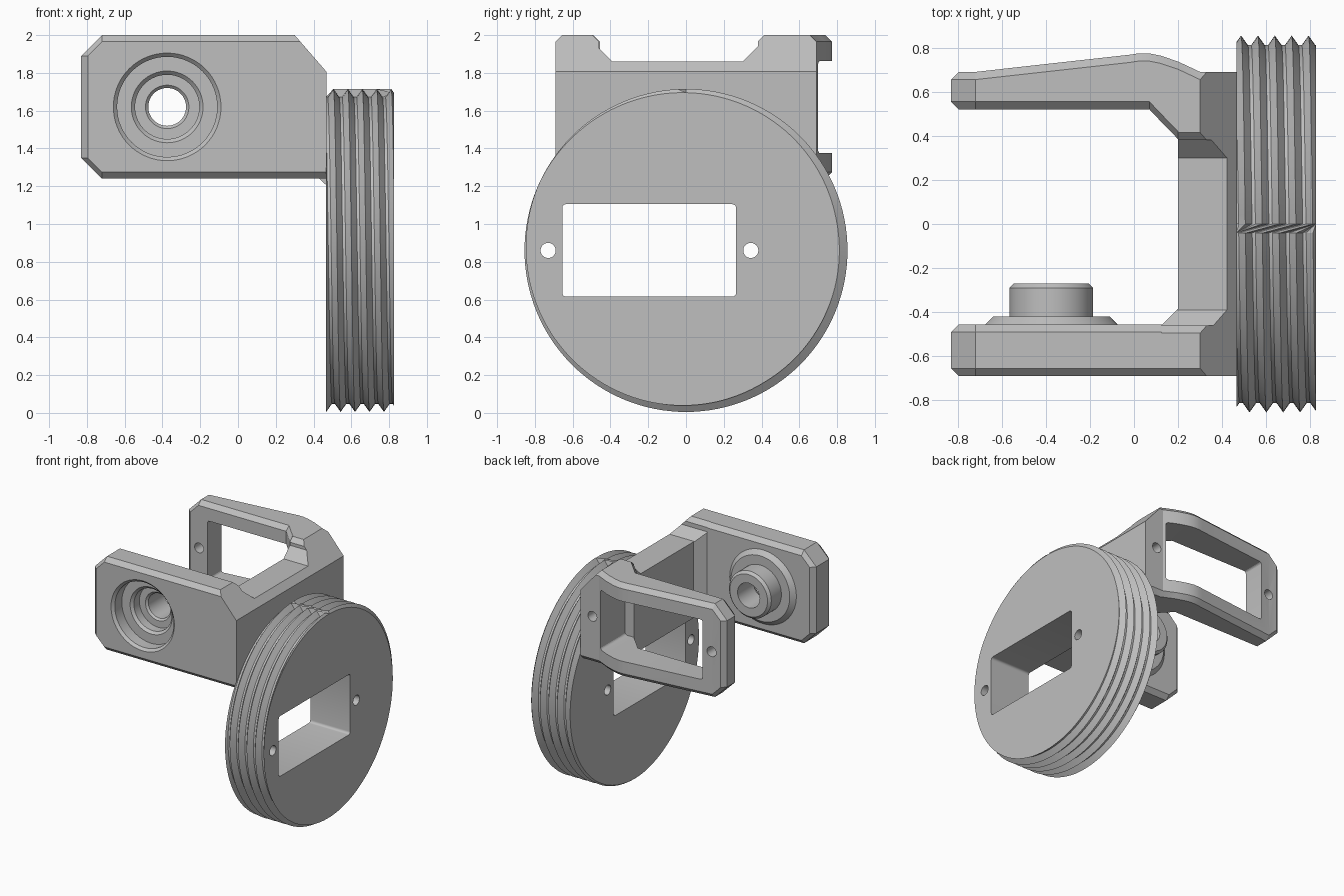
import bpy, bmesh, math
from mathutils import Matrix

if "Cube" in bpy.data.objects:
    bpy.data.objects.remove(bpy.data.objects["Cube"])

grey = bpy.data.materials.new("light grey plastic")
grey.use_nodes = True
colour = (0.52, 0.52, 0.52, 1)
grey.diffuse_color = colour
grey.node_tree.nodes["Principled BSDF"].inputs["Base Color"].default_value = colour

AXIS_X, AXIS_Z = -0.375, 1.62      # pivot axis of the fork
HALF, CH = 0.38, 0.035             # arm half height and edge chamfer
DISC_Z = 0.86


def finish(bm, name):
    bmesh.ops.remove_doubles(bm, verts=bm.verts, dist=1e-5)
    bmesh.ops.recalc_face_normals(bm, faces=bm.faces)
    mesh = bpy.data.meshes.new(name)
    bm.to_mesh(mesh)
    bm.free()
    mesh.materials.append(grey)
    obj = bpy.data.objects.new(name, mesh)
    bpy.context.collection.objects.link(obj)
    return obj


def loft(name, rings, caps=True):
    bm = bmesh.new()
    rows = [[bm.verts.new(p) for p in ring] for ring in rings]
    n = len(rows[0])
    for a, b in zip(rows, rows[1:]):
        for i in range(n):
            j = (i + 1) % n
            bm.faces.new((a[i], a[j], b[j], b[i]))
    if caps:
        bm.faces.new(rows[0])
        bm.faces.new(rows[-1])
    return finish(bm, name)


def prism(name, points, lo, hi, axis):
    """Extrude a 2D outline along x or y."""
    place = (lambda p, t: (t, p[0], p[1])) if axis == "x" else (lambda p, t: (p[0], t, p[1]))
    return loft(name, [[place(p, t) for p in points] for t in (lo, hi)])


def rounded_rect(u0, u1, v0, v1, r=0.02, steps=4):
    pts = []
    for q, (u, v) in enumerate([(u1 - r, v1 - r), (u0 + r, v1 - r), (u0 + r, v0 + r), (u1 - r, v0 + r)]):
        for s in range(steps + 1):
            a = (q + s / steps) * math.pi / 2
            pts.append((u + r * math.cos(a), v + r * math.sin(a)))
    return pts


def circle(u, v, r, n=32):
    return [(u + r * math.cos(2 * math.pi * i / n), v + r * math.sin(2 * math.pi * i / n)) for i in range(n)]


def turned(name, profile):
    """Revolve (radius, y) steps about the pivot axis."""
    return loft(name, [[(x, y, z) for x, z in circle(AXIS_X, AXIS_Z, r, 64)] for r, y in profile])


def combine(target, other, operation):
    mod = target.modifiers.new("combine", "BOOLEAN")
    mod.operation, mod.solver, mod.object = operation, "EXACT", other
    bpy.ops.object.select_all(action="DESELECT")
    bpy.context.view_layer.objects.active = target
    target.select_set(True)
    bpy.ops.object.modifier_apply(modifier=mod.name)
    bpy.data.objects.remove(other)


def smooth(obj, degrees):
    bpy.ops.object.select_all(action="DESELECT")
    bpy.context.view_layer.objects.active = obj
    obj.select_set(True)
    bpy.ops.object.shade_smooth_by_angle(angle=math.radians(degrees))


def arm(name, stations):
    """Chamfered plate lofted along x from (x, inner y, outer y, half height)."""
    rings = []
    for k, (x, yi, yo, h) in enumerate(stations):
        c = math.copysign(CH, yo - yi)
        if k == 0:      # narrowed ring makes the end chamfer
            ys = (yi + c, yi + c, yo - c, yo - c)
        else:
            ys = (yi, yi + c, yo - c, yo)
        e = h if k == 0 else h - CH
        zs = (e, h, h, e)
        ring = [(x, y, AXIS_Z + z) for y, z in zip(ys, zs)]
        ring += [(x, y, AXIS_Z - z) for y, z in reversed(list(zip(ys, zs)))]
        rings.append(ring)
    return loft(name, rings)


# Fork: solid front arm, bowed rear arm, web between them
fork = arm("fork_bracket", [
    (-0.83, -0.455, -0.69, 0.27), (-0.795, -0.455, -0.69, 0.305), (-0.72, -0.455, -0.69, HALF),
    (0.13, -0.455, -0.69, HALF), (0.2, -0.385, -0.69, HALF), (0.468, -0.385, -0.69, HALF)])
rear = arm("rear_arm", [
    (-0.83, 0.52, 0.69, 0.27), (-0.795, 0.52, 0.69, 0.305), (-0.72, 0.52, 0.69, HALF),
    (-0.02, 0.52, 0.768, HALF), (0.02, 0.52, 0.774, HALF), (0.07, 0.52, 0.774, HALF),
    (0.12, 0.467, 0.764, HALF), (0.2, 0.385, 0.737, HALF), (0.3, 0.385, 0.69, HALF),
    (0.468, 0.385, 0.69, HALF)])
web = prism("web", [(0.2, 1.24), (0.43, 1.24), (0.468, 1.205), (0.468, 2.0), (0.2, 2.0)], -0.42, 0.42, "y")
combine(fork, web, "UNION")
combine(fork, rear, "UNION")

# Pivot boss on the inside of the front arm
boss = turned("boss", [(0.3, -0.5), (0.3, -0.455), (0.265, -0.42), (0.19, -0.42), (0.19, -0.29), (0.17, -0.27)])
combine(fork, boss, "UNION")

# Cuts: stepped bore, sloped shoulder, saddle, rear window, screw holes
cuts = [
    turned("bore", [(0.305, -0.71), (0.265, -0.67), (0.265, -0.58), (0.19, -0.58), (0.17, -0.56),
                    (0.17, -0.49), (0.115, -0.49), (0.1, -0.475), (0.1, -0.2)]),
    prism("shoulder", [(0.213, 2.1), (0.3, 2.0), (0.465, 1.81), (0.552, 1.71), (0.6, 2.1)], -1, 1, "y"),
    prism("saddle", [(-0.595, 2.1), (-0.46, 1.965), (-0.46, 1.93), (-0.39, 1.86), (0.3, 1.86),
                     (0.38, 1.94), (0.38, 1.965), (0.515, 2.1)], 0.125, 0.7, "x"),
    prism("window", rounded_rect(-0.64, 0.28, 1.375, 1.862), 0.383, 0.95, "y"),
    prism("end_hole", circle(-0.715, AXIS_Z, 0.04), 0.4, 0.95, "y"),
    prism("root_hole", circle(0.36, AXIS_Z, 0.04), 0.42, 0.95, "y"),
]
for cutter in cuts:
    combine(fork, cutter, "DIFFERENCE")
smooth(fork, 22)

# Threaded disc: helical V profile clamped between two flat ends
X0, X1, PITCH, ROOT, CREST, N = 0.465, 0.825, 0.0765, 0.812, 0.855, 128


def thread_radius(x, turn):
    phase = ((x - 0.505) / PITCH + turn) % 1
    away = min(phase, 1 - phase)
    return max(ROOT, CREST - (CREST - ROOT) * away / 0.4)


rings = []
for k in range(-3, 24):
    turns, step = divmod(k, 3)
    ring = []
    for i in range(N):
        t = i / N
        x = 0.505 + PITCH * (turns + (0, 0.4, 0.6)[step] - t)
        x = min(max(x, X0), X1)
        r = thread_radius(x, t)
        ring.append((x, r * math.sin(2 * math.pi * t), DISC_Z + r * math.cos(2 * math.pi * t)))
    rings.append(ring)

bm = bmesh.new()
rows = [[bm.verts.new(p) for p in ring] for ring in rings]
for k in range(len(rows) - 1):
    for i in range(N):
        a, b = rows[k], rows[k + 1]
        if i < N - 1:
            bm.faces.new((a[i], a[i + 1], b[i + 1], b[i]))
        elif k + 4 < len(rows):     # close the turn one pitch further along
            bm.faces.new((a[i], rows[k + 3][0], rows[k + 4][0], b[i]))
bmesh.ops.remove_doubles(bm, verts=bm.verts, dist=1e-5)
bmesh.ops.dissolve_degenerate(bm, edges=bm.edges, dist=1e-5)
bmesh.ops.holes_fill(bm, edges=[e for e in bm.edges if e.is_boundary], sides=0)
disc = finish(bm, "threaded_disc")

# Disc window and its two screw holes
for cutter in [
    prism("disc_window", rounded_rect(-0.655, 0.265, 0.615, 1.105), 0.3, 1, "x"),
    prism("disc_hole_front", circle(-0.73, DISC_Z, 0.04), 0.3, 1, "x"),
    prism("disc_hole_back", circle(0.343, DISC_Z, 0.04), 0.3, 1, "x"),
]:
    combine(disc, cutter, "DIFFERENCE")
smooth(disc, 25)
